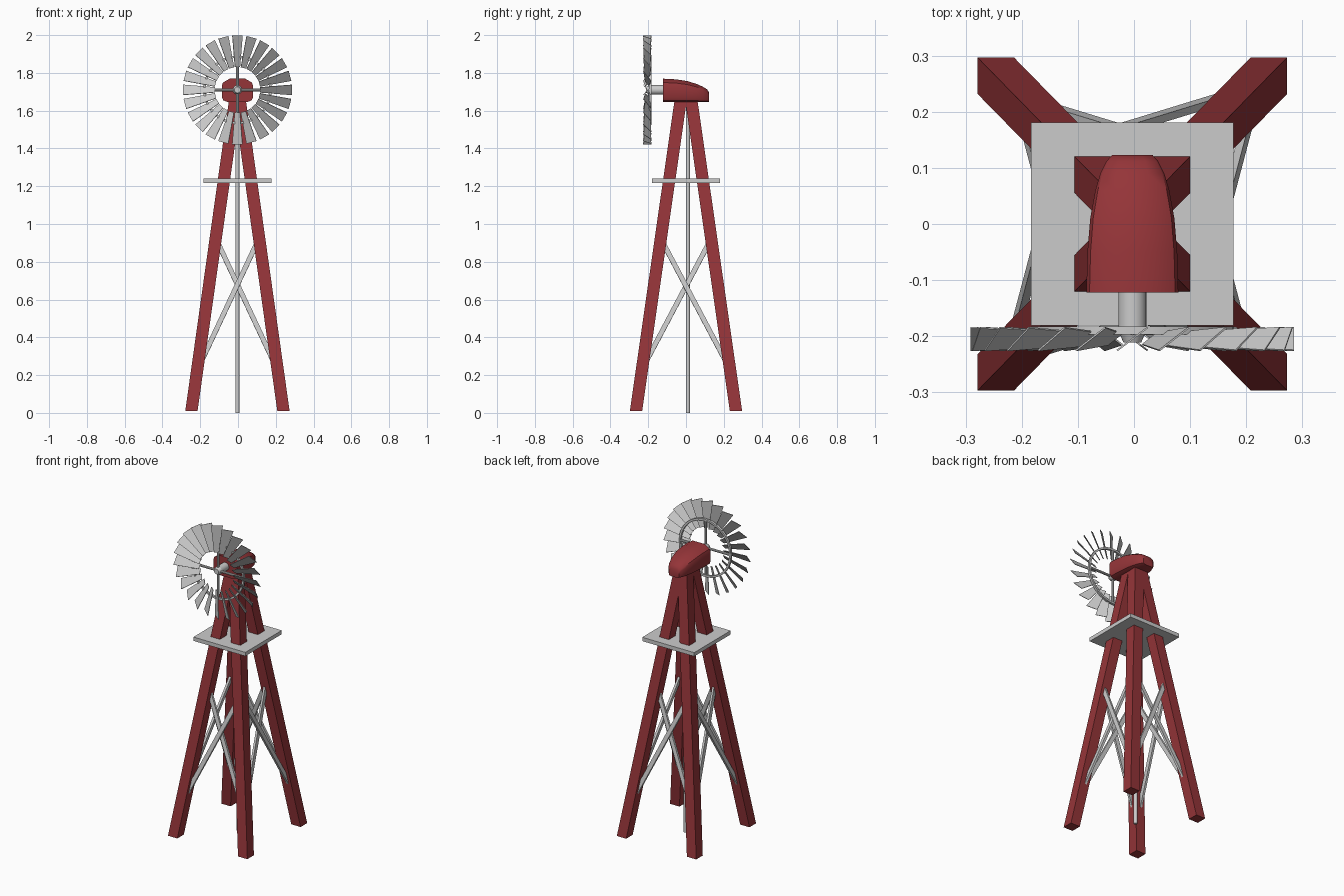
import bpy, bmesh
from math import cos, sin, pi, radians
from mathutils import Vector, Matrix

if "Cube" in bpy.data.objects:
    bpy.data.objects.remove(bpy.data.objects["Cube"])

CX = -0.003
HUB = Vector((CX, -0.205, 1.71))
RED = bpy.data.materials.new("red_paint")
RED.diffuse_color = (0.30, 0.035, 0.04, 1)
RED.use_nodes = True
RED.node_tree.nodes["Principled BSDF"].inputs["Base Color"].default_value = RED.diffuse_color


def finish(name, bm, mat=None, smooth=False):
    bmesh.ops.recalc_face_normals(bm, faces=bm.faces)
    me = bpy.data.meshes.new(name)
    bm.to_mesh(me)
    bm.free()
    ob = bpy.data.objects.new(name, me)
    bpy.context.collection.objects.link(ob)
    if mat:
        me.materials.append(mat)
    if smooth:
        bpy.ops.object.select_all(action='DESELECT')
        ob.select_set(True)
        bpy.context.view_layer.objects.active = ob
        bpy.ops.object.shade_smooth_by_angle(angle=radians(35))
    return ob


def loft(bm, rings):
    """Skin a list of closed rings of points and cap both ends."""
    vs = [[bm.verts.new(p) for p in r] for r in rings]
    n = len(vs[0])
    for a, b in zip(vs, vs[1:]):
        for i in range(n):
            j = (i + 1) % n
            bm.faces.new((a[i], a[j], b[j], b[i]))
    bm.faces.new(vs[0][::-1])
    bm.faces.new(vs[-1])


def rod(bm, a, b, r, n=12, r2=None):
    a, b = Vector(a), Vector(b)
    d = b - a
    m = Matrix.Translation((a + b) / 2) @ d.to_track_quat('Z', 'Y').to_matrix().to_4x4()
    bmesh.ops.create_cone(bm, cap_ends=True, segments=n, radius1=r,
                          radius2=r if r2 is None else r2, depth=d.length, matrix=m)


def bar(bm, a, b, normal, w, t):
    """Flat bar from a to b, wide across the face whose normal is given."""
    a, b = Vector(a), Vector(b)
    side = (b - a).cross(normal).normalized() * w / 2
    out = Vector(normal).normalized() * t / 2
    loft(bm, [[p + side + out, p - side + out, p - side - out, p + side - out] for p in (a, b)])


# Legs: square posts with level ends, leaning inwards
H = 0.0325
def leg_centre(z):
    return 0.245 - 0.1407 * z, 0.266 - 0.1437 * z

for sx, nx in ((-1, "left"), (1, "right")):
    for sy, ny in ((-1, "front"), (1, "back")):
        bm = bmesh.new()
        rings = []
        for z in (0.01, 1.66):
            x, y = leg_centre(z)
            rings.append([(CX + sx * x + i * H, sy * y + j * H, z)
                          for i, j in ((-1, -1), (1, -1), (1, 1), (-1, 1))])
        loft(bm, rings)
        finish(f"{ny}_{nx}_leg", bm, RED)

# Crossed braces on the four tower faces
ZL, ZH = 0.27, 0.90
(xl, yl), (xh, yh) = leg_centre(ZL), leg_centre(ZH)
bm = bmesh.new()
for s in (-1, 1):
    for m in (-1, 1):
        o = 0.007 * m
        bar(bm, (CX + m * (xl - 0.015), s * yl + o, ZL), (CX - m * (xh - 0.015), s * yh + o, ZH),
            (0, s, 0.14), 0.026, 0.014)
        bar(bm, (CX + s * xl + o, m * (yl - 0.015), ZL), (CX + s * xh + o, -m * (yh - 0.015), ZH),
            (s, 0, 0.14), 0.026, 0.014)
finish("cross_braces", bm)

# Central pump rod
bm = bmesh.new()
rod(bm, (CX, 0.01, 0), (CX, 0.01, 1.66), 0.011)
finish("pump_rod", bm, smooth=True)

# Platform
bm = bmesh.new()
bmesh.ops.create_cube(bm, size=1, matrix=Matrix.Translation((CX, 0, 1.228))
                      @ Matrix.Diagonal((0.361, 0.362, 0.024, 1)))
finish("platform", bm)

# Gear housing: chamfered section tapering to the back
half = [(0.62, 0), (0.92, 0.08), (1, 0.2), (1, 0.7), (0.93, 0.82), (0.5, 0.98)]
profile = half + [(-x, z) for x, z in reversed(half)]
bm = bmesh.new()
loft(bm, [[(CX + x * w, y, 1.645 + z * (top - 1.645)) for x, z in profile]
          for y, w, top in ((-0.122, 0.082, 1.772), (-0.05, 0.08, 1.768), (0.01, 0.075, 1.758),
                            (0.06, 0.066, 1.742), (0.09, 0.057, 1.728), (0.112, 0.046, 1.714),
                            (0.123, 0.036, 1.695))])
finish("gear_housing", bm, RED, smooth=True)

# Shaft and hub
bm = bmesh.new()
rod(bm, HUB + Vector((0, 0.015, 0)), HUB + Vector((0, 0.1, 0)), 0.025, 24)
rod(bm, HUB + Vector((0, 0.015, 0)), HUB + Vector((0, -0.006, 0)), 0.025, 24, 0.016)
finish("wheel_shaft", bm, smooth=True)

# Spokes
bm = bmesh.new()
for k in range(4):
    a = k * pi / 2
    d = Vector((cos(a), 0, sin(a)))
    c = HUB + Vector((0, 0.014, 0))
    rod(bm, c, c + d * 0.178, 0.0075, 10)
finish("wheel_spokes", bm, smooth=True)

# Ring behind the blades
bm = bmesh.new()
N = 48
sec = [(0.169, 0.008), (0.181, 0.008), (0.181, 0.022), (0.169, 0.022)]
rv = [[bm.verts.new(HUB + Vector((r * cos(2 * pi * i / N), y, r * sin(2 * pi * i / N))))
       for r, y in sec] for i in range(N)]
for i in range(N):
    a, b = rv[i], rv[(i + 1) % N]
    for j in range(4):
        k = (j + 1) % 4
        bm.faces.new((a[j], a[k], b[k], b[j]))
finish("wheel_ring", bm, smooth=True)

# 24 pitched, flaring blades
bm = bmesh.new()
pitch = radians(37)
for k in range(24):
    a = 2 * pi * k / 24
    rad = Vector((cos(a), 0, sin(a)))
    tan = Vector((sin(a), 0, -cos(a)))
    back = Vector((0, 1, 0))
    chord = tan * cos(pitch) + back * sin(pitch)
    thick = (tan * sin(pitch) - back * cos(pitch)) * 0.0015
    rings = []
    for r, w in ((0.12, 0.017), (0.288, 0.034)):
        p = HUB + rad * r
        rings.append([p - chord * w + thick, p + chord * w + thick,
                      p + chord * w - thick, p - chord * w - thick])
    loft(bm, rings)
finish("wheel_blades", bm)
